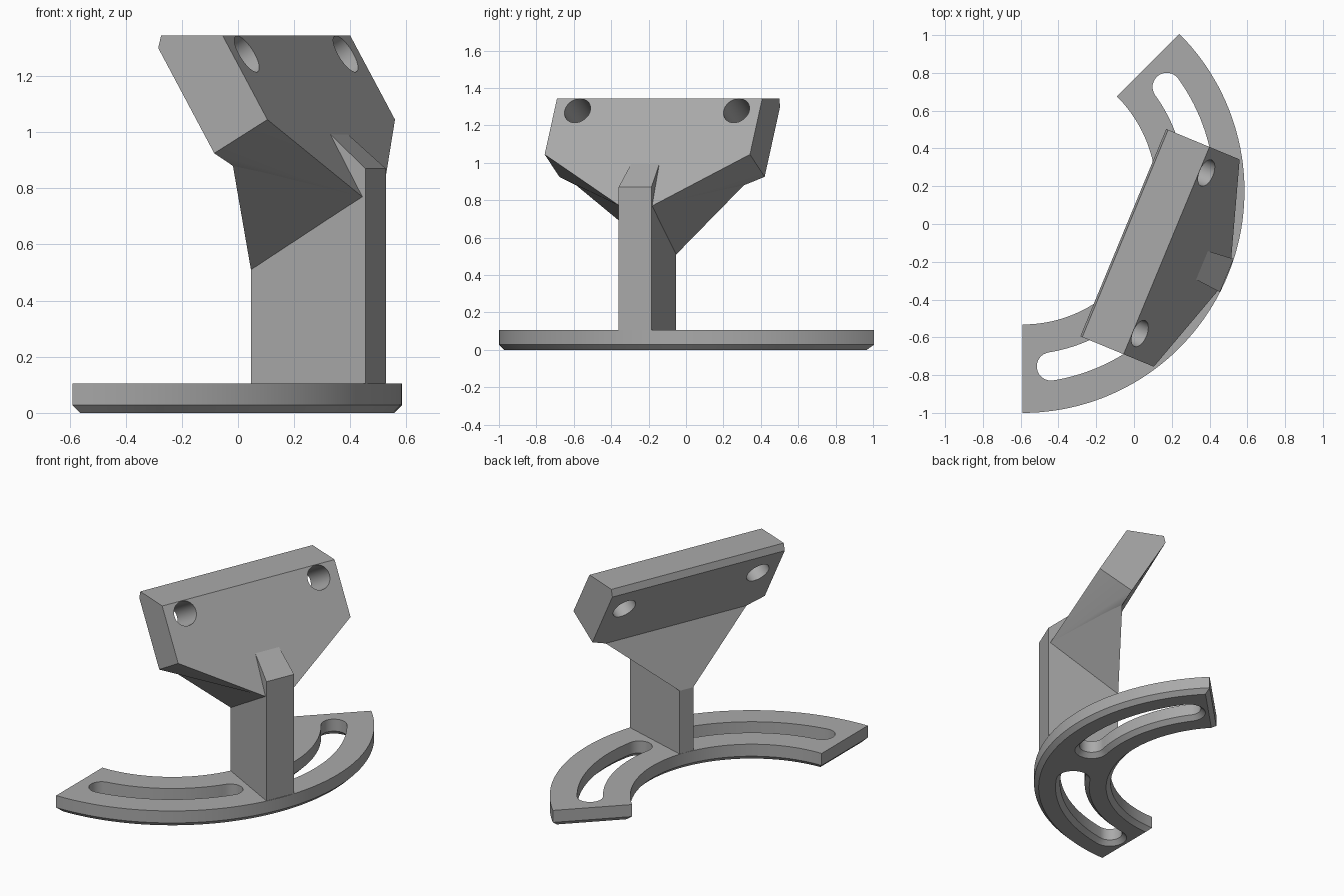
import bpy, bmesh
from math import radians, sin, cos, asin, tau, pi
from mathutils import Matrix, Vector

old = bpy.data.objects.get("Cube")
if old:
    bpy.data.objects.remove(old)

# Local frame: x runs outward along the symmetry axis of the arc, y is tangential
PLACE = Matrix.Translation((-0.59, 0.175, 0)) @ Matrix.Rotation(radians(-22.5), 4, "Z")
R_IN, R_OUT, HALF = 0.707, 1.175, radians(67.5)
R_MID = (R_IN + R_OUT) / 2
THICK, CHAMFER = 0.105, 0.028

grey = bpy.data.materials.new("mid_grey")
grey.use_nodes = True
grey.diffuse_color = (0.4, 0.4, 0.4, 1)
grey.node_tree.nodes["Principled BSDF"].inputs["Base Color"].default_value = (0.4, 0.4, 0.4, 1)


def finish(name, bm):
    bmesh.ops.recalc_face_normals(bm, faces=bm.faces)
    bm.transform(PLACE)
    mesh = bpy.data.meshes.new(name)
    bm.to_mesh(mesh)
    bm.free()
    mesh.materials.append(grey)
    obj = bpy.data.objects.new(name, mesh)
    bpy.context.collection.objects.link(obj)
    return obj


def activate(obj):
    bpy.ops.object.select_all(action="DESELECT")
    obj.select_set(True)
    bpy.context.view_layer.objects.active = obj


def loft(name, levels):
    """Stack matching outlines given as (z, points)."""
    bm = bmesh.new()
    rings = [[bm.verts.new((x, y, z)) for x, y in pts] for z, pts in levels]
    n = len(rings[0])
    for low, high in zip(rings, rings[1:]):
        for i in range(n):
            j = (i + 1) % n
            bm.faces.new((low[i], low[j], high[j], high[i]))
    bm.faces.new(rings[0])
    bm.faces.new(rings[-1])
    return finish(name, bm)


def hull(name, half):
    """Convex solid from points mirrored across the symmetry plane."""
    bm = bmesh.new()
    for x, y, z in half:
        for side in (-1, 1):
            bm.verts.new((x, side * y, z))
    out = bmesh.ops.convex_hull(bm, input=bm.verts)
    loose = [v for v in out["geom_interior"] if isinstance(v, bmesh.types.BMVert)]
    bmesh.ops.delete(bm, geom=loose, context="VERTS")
    bmesh.ops.dissolve_limit(bm, angle_limit=radians(1), verts=bm.verts, edges=bm.edges)
    return finish(name, bm)


def cut(obj, cutter):
    cutter.hide_render = True
    activate(obj)
    mod = obj.modifiers.new("cut", "BOOLEAN")
    mod.operation, mod.solver, mod.object = "DIFFERENCE", "EXACT", cutter
    bpy.ops.object.modifier_apply(modifier=mod.name)
    bpy.data.objects.remove(cutter)


def arc(r, a0, a1, n, cx=0, cy=0):
    return [(cx + r * cos(a0 + (a1 - a0) * i / n), cy + r * sin(a0 + (a1 - a0) * i / n))
            for i in range(n + 1)]


def sector(c):
    """Arc band outline, inset by c on every edge."""
    outer, inner = R_OUT - c, R_IN + c
    a, b = HALF - asin(c / outer), HALF - asin(c / inner)
    return arc(outer, -a, a, 64) + arc(inner, b, -b, 64)


def slot(w, a0, a1):
    """Curved slot outline of half width w with round ends."""
    end = lambda a, start: arc(w, start, start + pi, 16, R_MID * cos(a), R_MID * sin(a))
    return (arc(R_MID + w, a0, a1, 32)[:-1] + end(a1, a1)[:-1]
            + arc(R_MID - w, a1, a0, 32)[:-1] + end(a0, a0 + pi)[:-1])


# Curved base with a chamfered underside and two slots
base = loft("curved_base", [(0, sector(CHAMFER)), (CHAMFER, sector(0)), (THICK, sector(0))])
SLOT_W = 0.075
for a0, a1 in ((11.5, 58.3), (-58.3, -11.5)):
    a0, a1 = radians(a0), radians(a1)
    wide, narrow = slot(SLOT_W + CHAMFER, a0, a1), slot(SLOT_W, a0, a1)
    cut(base, loft("slot_cutter", [(-0.02, wide), (0, wide), (CHAMFER, narrow), (0.2, narrow)]))
activate(base)
bpy.ops.object.shade_smooth_by_angle(angle=radians(25))

# Shared corners of the support
front_low = (1.157, 0.094, 0.77)
stem_back = (0.708, 0.047, 0.51)
shoulder = (0.998, 0.594, 1.045)
back_low = (0.82, 0.485, 0.88)

# Tapered upright with a sloped top rib
hull("upright_stem", [(1.17, 0.095, 0.05), (1.17, 0.095, 0.87), (1.02, 0.081, 1.0),
                      (0.708, 0.047, 0.05), stem_back])

# Flared neck between the upright and the plate
hull("flared_neck", [front_low, stem_back, shoulder, back_low])

# Tilted mounting plate
plate = hull("mounting_plate", [(0.825, 0.594, 1.345), (0.588, 0.594, 1.345),
                                (0.577, 0.594, 1.30), (0.793, 0.594, 0.925),
                                shoulder, back_low, front_low])

# Two bolt holes square to the plate
normal = Vector((cos(radians(30)), 0, sin(radians(30))))
for side in (-1, 1):
    bm = bmesh.new()
    spot = Vector((0.863, side * 0.46, 1.279)) - normal * 0.12
    turn = normal.to_track_quat("Z", "Y").to_matrix().to_4x4()
    bmesh.ops.create_cone(bm, cap_ends=True, segments=48, radius1=0.074, radius2=0.074,
                          depth=0.7, matrix=Matrix.Translation(spot) @ turn)
    cut(plate, finish("hole_cutter", bm))
activate(plate)
bpy.ops.object.shade_smooth_by_angle(angle=radians(20))
